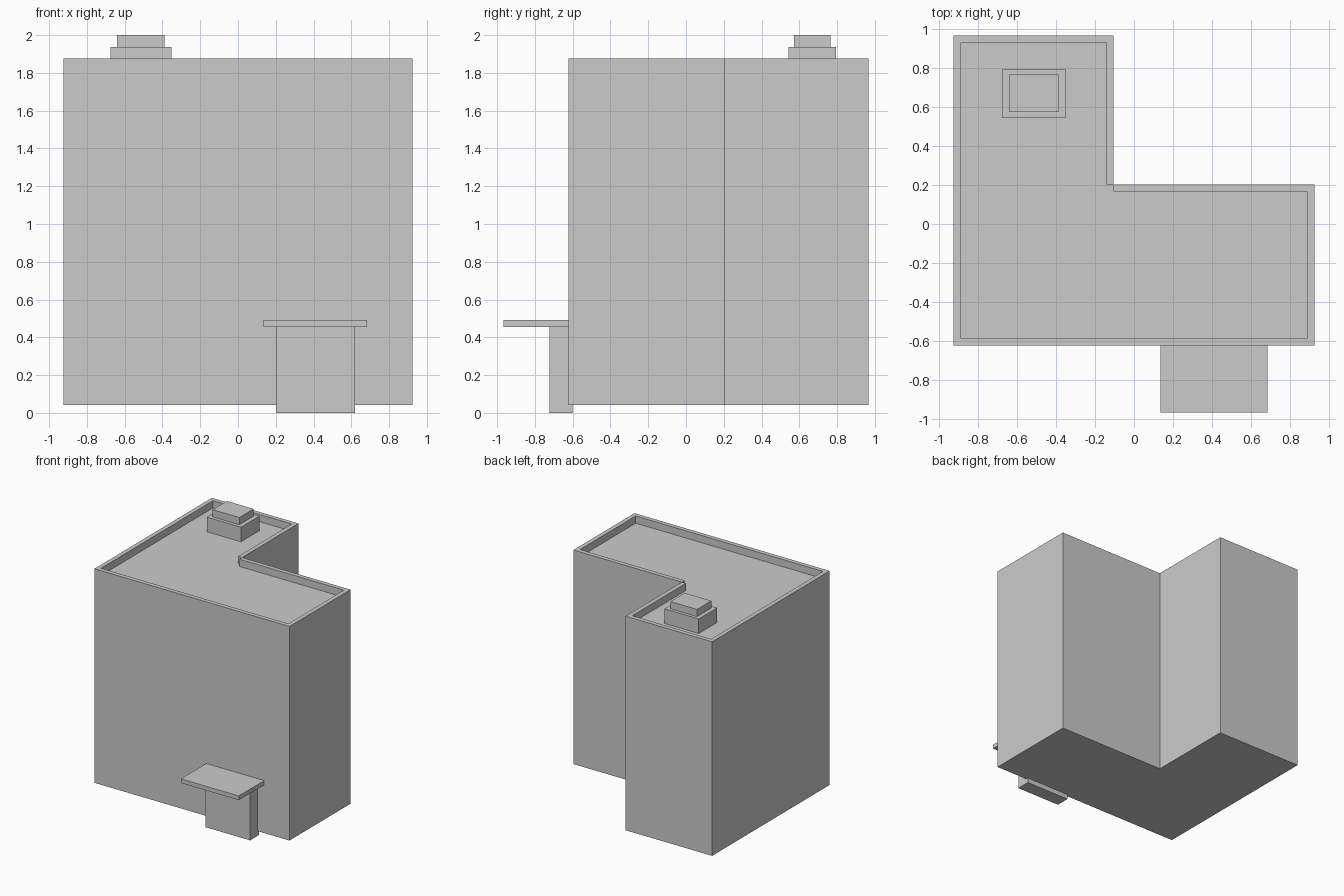
import bpy, bmesh

if "Cube" in bpy.data.objects:
    bpy.data.objects.remove(bpy.data.objects["Cube"])


def prism(name, outline, z0, z1):
    """Extrude a closed counter-clockwise outline from z0 to z1."""
    bm = bmesh.new()
    base = bm.faces.new([bm.verts.new((x, y, z0)) for x, y in outline])
    top = bmesh.ops.extrude_face_region(bm, geom=[base], use_keep_orig=True)
    verts = [g for g in top["geom"] if isinstance(g, bmesh.types.BMVert)]
    bmesh.ops.translate(bm, vec=(0, 0, z1 - z0), verts=verts)
    bmesh.ops.recalc_face_normals(bm, faces=bm.faces)
    mesh = bpy.data.meshes.new(name)
    bm.to_mesh(mesh)
    bm.free()
    obj = bpy.data.objects.new(name, mesh)
    bpy.context.collection.objects.link(obj)
    return obj


def box(name, x0, x1, y0, y1, z0, z1):
    return prism(name, [(x0, y0), (x1, y0), (x1, y1), (x0, y1)], z0, z1)


L, R = -0.924, 0.924          # left and right walls
F, B = -0.623, 0.966          # front and back walls
IX, IY = -0.104, 0.203        # inner corner of the L
T = 0.037                     # parapet thickness
ROOF, RIM = 1.813, 1.875

# L-shaped building
prism("building_body",
      [(L, F), (R, F), (R, IY), (IX, IY), (IX, B), (L, B)], 0.042, ROOF)

# Parapet strips around the roof edge
parapets = {
    "front": (L, R, F, F + T),
    "right": (R - T, R, F + T, IY),
    "step": (IX, R - T, IY - T, IY),
    "inner": (IX - T, IX, IY, B),
    "back": (L, IX - T, B - T, B),
    "left": (L, L + T, F + T, B - T),
}
for side, rect in parapets.items():
    box("parapet_" + side, *rect, ROOF, RIM)

# Rooftop vent unit
box("roof_unit_base", -0.676, -0.352, 0.543, 0.793, ROOF, 1.938)
box("roof_unit_cap", -0.641, -0.388, 0.573, 0.766, 1.938, 2.0)

# Entrance block and canopy
box("entrance", 0.20, 0.62, -0.722, -0.602, 0.0, 0.455)
box("entrance_canopy", 0.136, 0.684, -0.966, -0.61, 0.455, 0.491)
